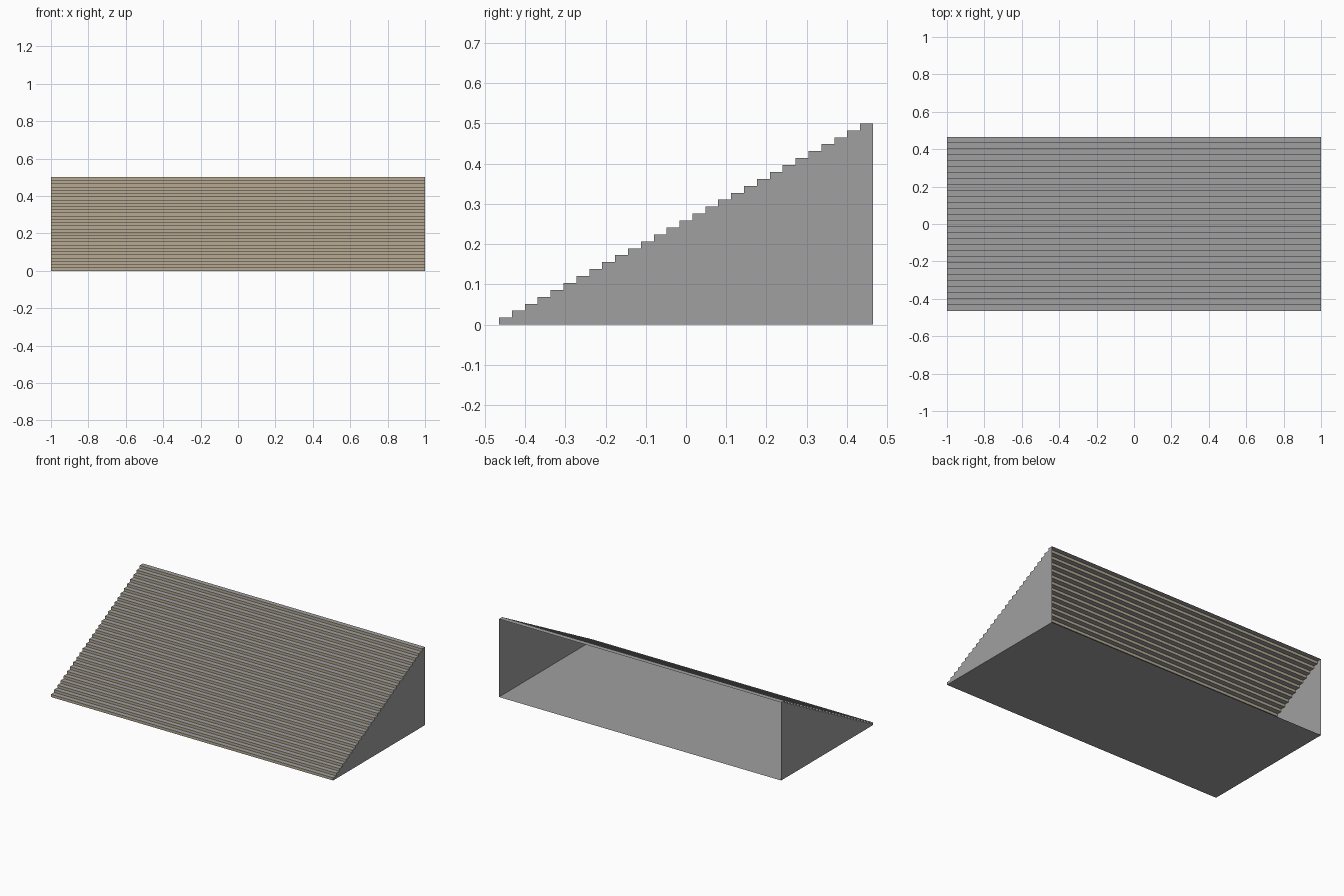
import bpy

if "Cube" in bpy.data.objects:
    bpy.data.objects.remove(bpy.data.objects["Cube"])

STEPS = 29
W, D, H = 2.0, 0.93, 0.5
RUN, RISE = D / STEPS, H / STEPS


def material(name, rgb):
    m = bpy.data.materials.new(name)
    m.diffuse_color = (*rgb, 1.0)
    m.use_nodes = True
    m.node_tree.nodes["Principled BSDF"].inputs["Base Color"].default_value = m.diffuse_color
    return m


grey = material("concrete grey", (0.35, 0.35, 0.35))
tan = material("riser tan", (0.47, 0.40, 0.29))


def add(name, verts, faces, mats):
    me = bpy.data.meshes.new(name)
    me.from_pydata(verts, [], faces)
    for m in mats:
        me.materials.append(m)
    ob = bpy.data.objects.new(name, me)
    bpy.context.collection.objects.link(ob)
    return ob


# stepped profile in (y, z), from front bottom to back top
profile = [(-D / 2, 0.0)]
for i in range(STEPS):
    profile.append((-D / 2 + i * RUN, (i + 1) * RISE))
    profile.append((-D / 2 + (i + 1) * RUN, (i + 1) * RISE))

# flight of steps: thin sheet with tan risers and grey treads
verts = [(x, y, z) for y, z in profile for x in (-W / 2, W / 2)]
faces = [(2 * i, 2 * i + 1, 2 * i + 3, 2 * i + 2) for i in range(len(profile) - 1)]
steps = add("steps", verts, faces, [grey, tan])
for p in steps.data.polygons:
    p.material_index = 1 if abs(p.normal.y) > 0.5 else 0

# side walls follow the stepped profile down to the floor
outline = [(D / 2, 0.0)] + profile[::-1]
for name, x in (("right_side", W / 2), ("left_side", -W / 2)):
    pts = outline if x > 0 else outline[::-1]
    add(name, [(x, y, z) for y, z in pts], [tuple(range(len(pts)))], [grey])

# floor panel; the back stays open
add("floor", [(-W / 2, -D / 2, 0), (-W / 2, D / 2, 0), (W / 2, D / 2, 0), (W / 2, -D / 2, 0)],
    [(0, 1, 2, 3)], [grey])
